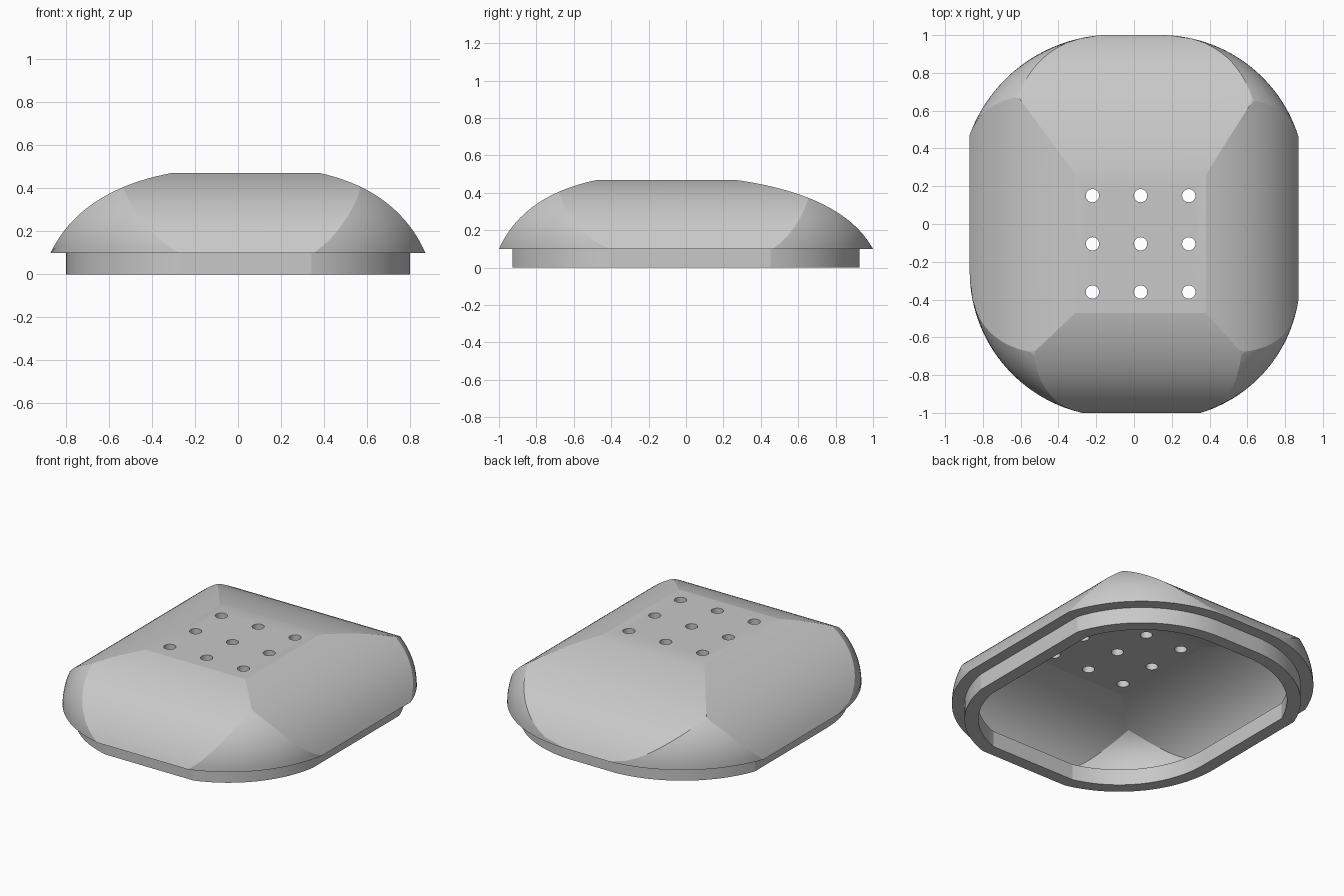
import bpy, bmesh, math
from mathutils import Matrix, Vector

cube = bpy.data.objects.get("Cube")
if cube:
    bpy.data.objects.remove(cube, do_unlink=True)

LIP, BASE, TOP = 0.0, 0.1, 0.47
STEPS, ARC = 22, 28

# Plan corners: (side x, side y, centre x, centre y, radius), counter-clockwise
CORNERS = [(1, -1, 0.137, -0.29, 0.742), (1, 1, 0.14, 0.235, 0.765),
           (-1, 1, -0.11, 0.192, 0.81), (-1, -1, -0.1, -0.25, 0.77)]


def bezier(a, b, c, t):
    return a * (1 - t) ** 2 + 2 * b * t * (1 - t) + c * t * t


def outline(t, inset, z):
    """Rounded plan outline at dome parameter t, shrunk by inset."""
    xs = {1: bezier(0.87, 0.74, 0.38, t) - inset, -1: bezier(-0.87, -0.73, -0.31, t) + inset}
    ys = {1: bezier(1, 0.84, 0.26, t) - inset, -1: bezier(-1, -0.87, -0.47, t) + inset}
    rise = (bezier(BASE, 0.39, TOP, t) - BASE) / (TOP - BASE)
    shrink = 0.37 * (1 - math.sqrt(max(0, 1 - rise * rise)))
    points = []
    for sx, sy, cx, cy, radius in CORNERS:
        r = radius - shrink - inset
        dx, dy = sx * (xs[sx] - cx), sy * (ys[sy] - cy)
        if dx * dx + dy * dy <= r * r:
            arc = [Vector((xs[sx], ys[sy], z))] * (ARC + 1)
        else:
            a = math.acos(max(0, min(1, dx / r)))
            b = math.asin(max(0, min(1, dy / r)))
            arc = []
            for i in range(ARC + 1):
                ang = a + (b - a) * i / ARC
                arc.append(Vector((cx + sx * r * math.cos(ang), cy + sy * r * math.sin(ang), z)))
        points += arc if sx * sy > 0 else arc[::-1]
    return points


# Rings run from the inner ceiling, over the inner ledge, round the lip, and up the outer dome
rings = []
for i in range(STEPS, -1, -1):
    t = i / STEPS
    z = BASE + (bezier(BASE, 0.39, TOP, t) - BASE) * 0.8
    rings.append(outline(t, 0.085 - 0.075 * t, z))
rings.append(outline(0, 0.15, BASE))
rings.append(outline(0, 0.15, LIP))
rings.append(outline(0, 0.072, LIP))
rings.append(outline(0, 0.072, BASE))
for i in range(STEPS + 1):
    t = i / STEPS
    rings.append(outline(t, 0, bezier(BASE, 0.39, TOP, t)))

bm = bmesh.new()
loops = [[bm.verts.new(p) for p in ring] for ring in rings]
for low, high in zip(loops, loops[1:]):
    n = len(low)
    for i in range(n):
        j = (i + 1) % n
        bm.faces.new((low[i], low[j], high[j], high[i]))
bm.faces.new(loops[0][::-1])
bm.faces.new(loops[-1])
bmesh.ops.remove_doubles(bm, verts=bm.verts, dist=0.0001)
bmesh.ops.recalc_face_normals(bm, faces=bm.faces)
mesh = bpy.data.meshes.new("domed_lid")
bm.to_mesh(mesh)
bm.free()
lid = bpy.data.objects.new("domed_lid", mesh)
bpy.context.collection.objects.link(lid)

# Grid of nine round vent holes
bm = bmesh.new()
for col in range(3):
    for row in range(3):
        place = Matrix.Translation((-0.22 + 0.255 * col, -0.36 + 0.255 * row, 0.45))
        bmesh.ops.create_cone(bm, cap_ends=True, segments=40, radius1=0.035,
                              radius2=0.035, depth=0.3, matrix=place)
cut_mesh = bpy.data.meshes.new("hole_cutter")
bm.to_mesh(cut_mesh)
bm.free()
cutter = bpy.data.objects.new("hole_cutter", cut_mesh)
cutter.hide_render = True
bpy.context.collection.objects.link(cutter)

cut = lid.modifiers.new("vent_holes", 'BOOLEAN')
cut.operation, cut.solver, cut.object = 'DIFFERENCE', 'EXACT', cutter
bpy.ops.object.select_all(action='DESELECT')
lid.select_set(True)
bpy.context.view_layer.objects.active = lid
bpy.ops.object.modifier_apply(modifier=cut.name)
bpy.data.objects.remove(cutter, do_unlink=True)

# Plain grey plastic
grey = bpy.data.materials.new("mid_grey")
grey.use_nodes = True
colour = (0.58, 0.58, 0.58, 1)
grey.diffuse_color = colour
grey.node_tree.nodes["Principled BSDF"].inputs["Base Color"].default_value = colour
lid.data.materials.clear()
lid.data.materials.append(grey)
bpy.ops.object.shade_smooth_by_angle(angle=math.radians(10))
